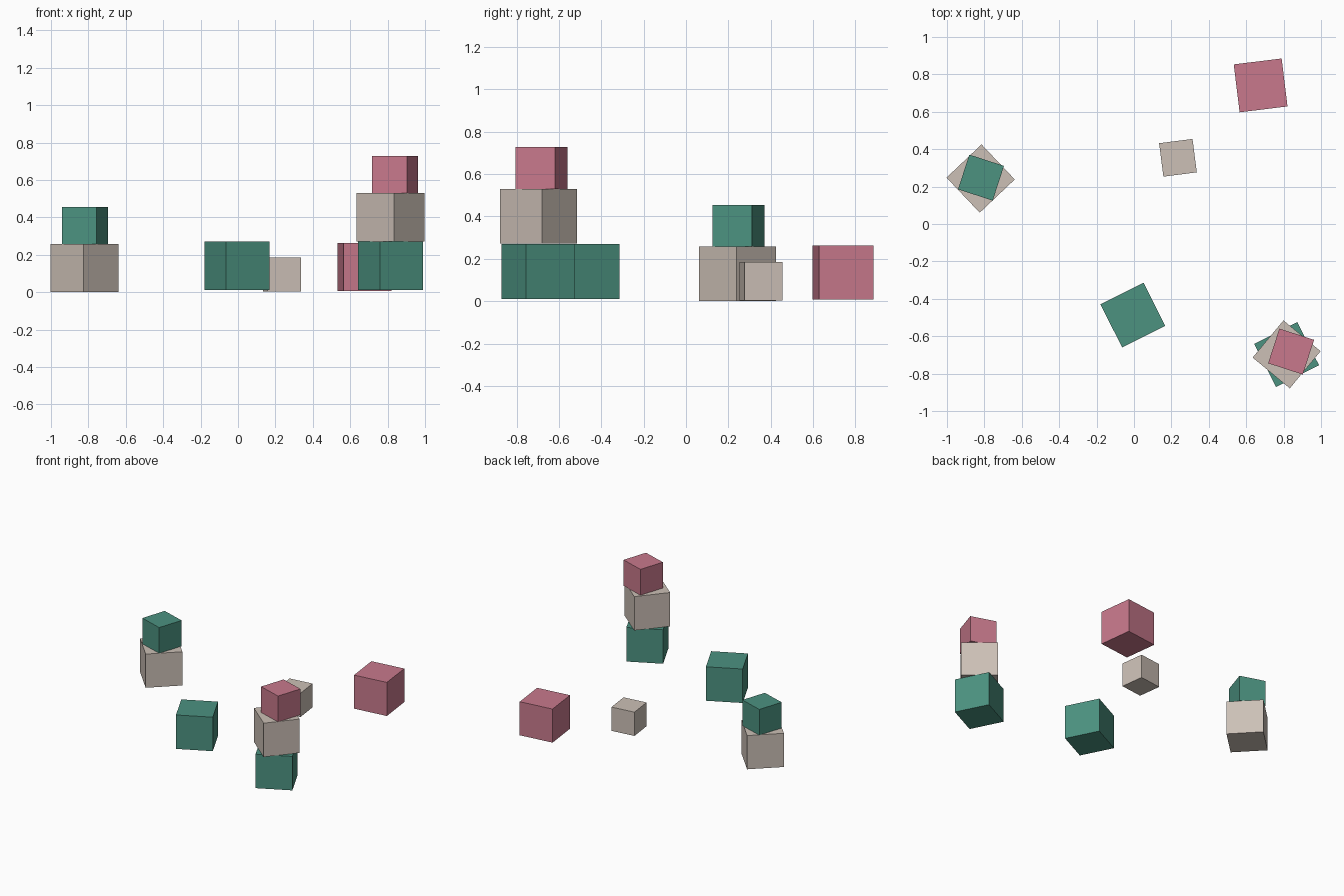
import bpy, bmesh, math
from mathutils import Matrix

if "Cube" in bpy.data.objects:
    bpy.data.objects.remove(bpy.data.objects["Cube"])


def material(name, srgb):
    m = bpy.data.materials.new(name)
    lin = [((c / 255 + 0.055) / 1.055) ** 2.4 for c in srgb]
    m.diffuse_color = (*lin, 1)
    m.use_nodes = True
    m.node_tree.nodes["Principled BSDF"].inputs["Base Color"].default_value = m.diffuse_color
    return m


GREEN = material("green", (76, 146, 128))
PINK = material("pink", (200, 121, 140))
BEIGE = material("beige", (204, 192, 182))


def block(name, mat, x, y, z0, side, height, angle):
    """Flat-faced block standing at height z0, turned about z."""
    bm = bmesh.new()
    bmesh.ops.create_cube(bm, size=1, matrix=Matrix.Diagonal((side, side, height, 1)))
    me = bpy.data.meshes.new(name)
    bm.to_mesh(me)
    bm.free()
    me.materials.append(mat)
    ob = bpy.data.objects.new(name, me)
    ob.location = (x, y, z0 + height / 2)
    ob.rotation_euler.z = math.radians(angle)
    bpy.context.collection.objects.link(ob)


# Single blocks on the ground
block("pink_block", PINK, 0.677, 0.741, 0.007, 0.258, 0.257, 7)
block("small_beige_block", BEIGE, 0.235, 0.354, 0.004, 0.180, 0.182, 7.3)
block("green_block", GREEN, -0.006, -0.487, 0.011, 0.258, 0.260, 26.7)

# Stack of two on the left
block("left_stack_base", BEIGE, -0.820, 0.243, 0.000, 0.258, 0.258, 43.5)
block("left_stack_top", GREEN, -0.818, 0.248, 0.258, 0.195, 0.197, -18)

# Stack of three on the right
block("right_stack_base", GREEN, 0.816, -0.698, 0.011, 0.258, 0.260, 26.7)
block("right_stack_middle", BEIGE, 0.816, -0.697, 0.272, 0.258, 0.259, 50.3)
block("right_stack_top", PINK, 0.840, -0.682, 0.531, 0.195, 0.198, -18)
